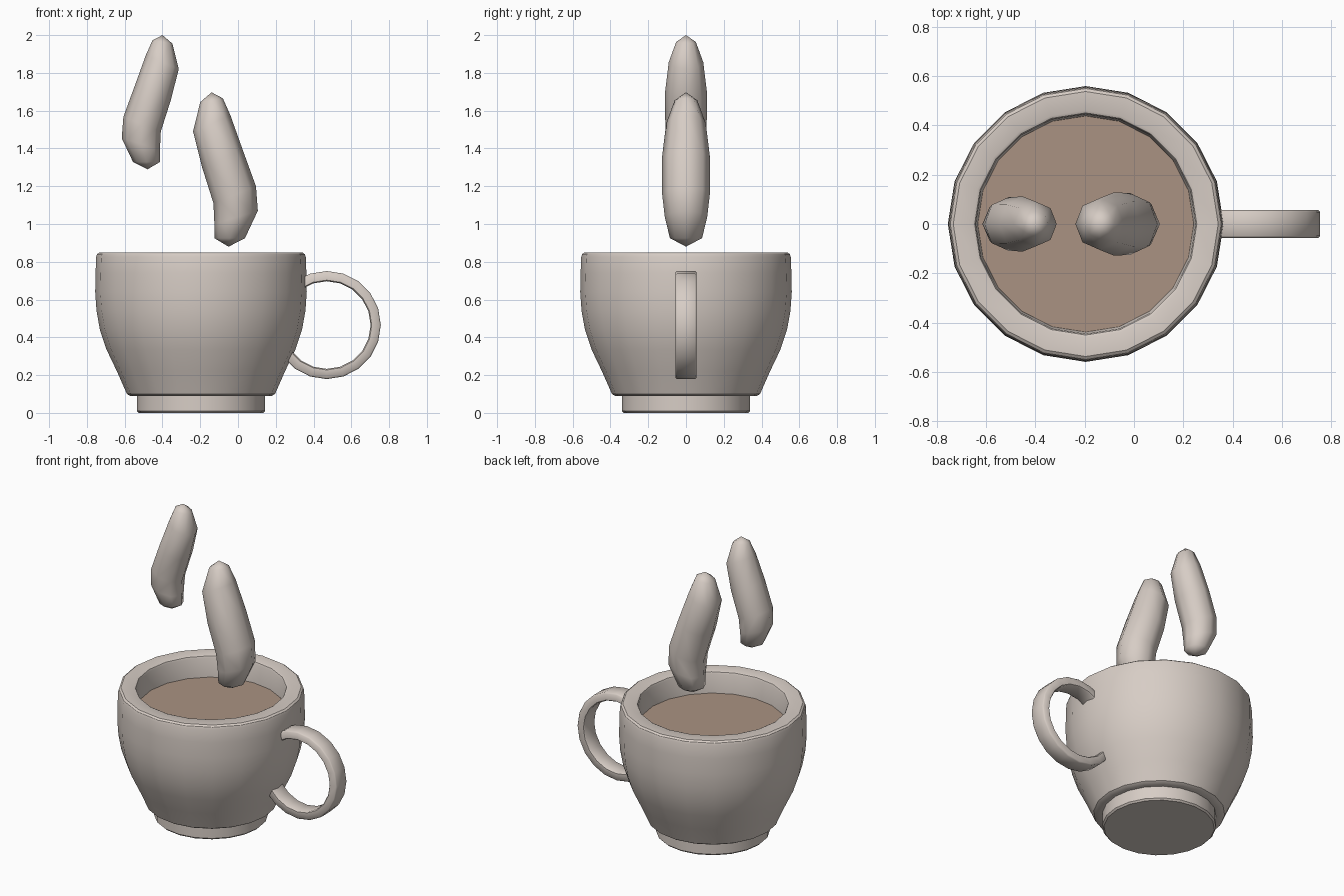
import bpy, bmesh, math

if "Cube" in bpy.data.objects:
    bpy.data.objects.remove(bpy.data.objects["Cube"])


def material(name, rgb):
    m = bpy.data.materials.new(name)
    m.diffuse_color = (*rgb, 1)
    m.use_nodes = True
    m.node_tree.nodes["Principled BSDF"].inputs["Base Color"].default_value = m.diffuse_color
    return m


CREAM = material("warm_cream", (0.68, 0.61, 0.56))
COFFEE = material("coffee_brown", (0.40, 0.29, 0.225))
CUP_X = -0.196


def finish(name, bm, mat, angle):
    bmesh.ops.recalc_face_normals(bm, faces=bm.faces)
    me = bpy.data.meshes.new(name)
    bm.to_mesh(me)
    bm.free()
    for p in me.polygons:
        p.use_smooth = True
    me.set_sharp_from_angle(angle=math.radians(angle))
    me.materials.append(mat)
    ob = bpy.data.objects.new(name, me)
    bpy.context.collection.objects.link(ob)
    return ob


def bridge(bm, a, b):
    n = len(a)
    for i in range(n):
        bm.faces.new((a[i], a[(i + 1) % n], b[(i + 1) % n], b[i]))


def circle(n):
    return [(math.cos(2 * math.pi * i / n), math.sin(2 * math.pi * i / n)) for i in range(n)]


def lathe(name, profile, mat, angle=32):
    """Revolve (radius, z) points about the cup axis, capping both ends."""
    bm = bmesh.new()
    rings = [[bm.verts.new((CUP_X + r * c, r * s, z)) for c, s in circle(20)] for r, z in profile]
    for a, b in zip(rings, rings[1:]):
        bridge(bm, a, b)
    bm.faces.new(rings[0])
    bm.faces.new(rings[-1])
    return finish(name, bm, mat, angle)


# cup: foot, flared body, rounded rim and inner wall
lathe("cup", [(0.33, 0), (0.34, 0.01), (0.34, 0.09), (0.375, 0.09), (0.392, 0.10),
              (0.445, 0.22), (0.50, 0.335), (0.535, 0.44), (0.553, 0.54), (0.56, 0.64),
              (0.558, 0.74), (0.555, 0.825), (0.550, 0.84), (0.538, 0.849), (0.462, 0.849),
              (0.451, 0.844), (0.446, 0.832), (0.438, 0.70)], CREAM)

# coffee surface
lathe("coffee", [(0.441, 0.705), (0.441, 0.71)], COFFEE)

# handle: flat ring with softened edges, sunk into the cup wall
bm = bmesh.new()
section = [(0.232, -0.048), (0.238, -0.056), (0.279, -0.056), (0.286, -0.048),
           (0.286, 0.048), (0.279, 0.056), (0.238, 0.056), (0.232, 0.048)]
rings = [[bm.verts.new((0.47 + r * c, y, 0.465 + r * s)) for r, y in section] for c, s in circle(20)]
for i in range(20):
    bridge(bm, rings[i], rings[(i + 1) % 20])
finish("handle", bm, CREAM, 50)


# steam wisps: left x, left z, right x, right z, half depth for each ring
STEAM = [(-0.20, 1.645, -0.08, 1.665, 0.06), (-0.238, 1.49, -0.04, 1.575, 0.105),
         (-0.19, 1.30, 0.026, 1.39, 0.128), (-0.13, 1.11, 0.095, 1.20, 0.126),
         (-0.125, 1.00, 0.105, 1.07, 0.112), (-0.125, 0.925, 0.037, 0.925, 0.085)]


def steam(name, x0, z0, sx, s):
    bm = bmesh.new()

    def vert(x, y, z):
        return bm.verts.new((x0 + (x + 0.14) * sx, y * s, z0 + (z - 1.697) * s))

    rings = [[vert((xl + xr) / 2 + c * (xr - xl) / 2, d * q, (zl + zr) / 2 + c * (zr - zl) / 2)
              for c, q in circle(8)] for xl, zl, xr, zr, d in STEAM]
    for a, b in zip(rings, rings[1:]):
        bridge(bm, a, b)
    for ring, tip in ((rings[0], vert(-0.14, 0, 1.697)), (rings[-1], vert(-0.05, 0, 0.88))):
        for i in range(8):
            bm.faces.new((ring[i], ring[(i + 1) % 8], tip))
    finish(name, bm, CREAM, 75)


steam("steam_low", -0.14, 1.697, 1, 1)
steam("steam_high", -0.40, 2.0, -0.88, 0.87)
